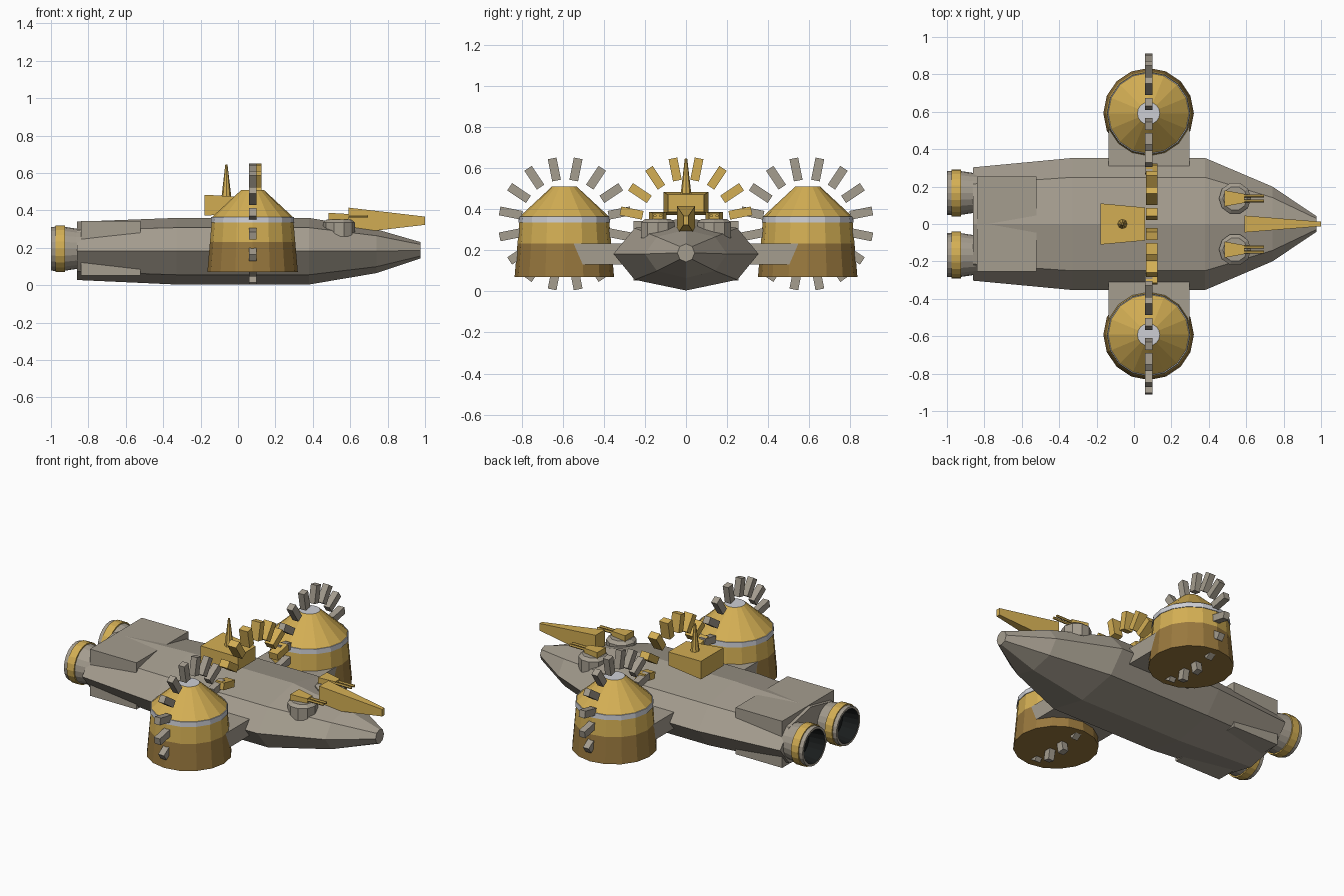
import bpy, bmesh, math
from mathutils import Matrix, Vector

if "Cube" in bpy.data.objects:
    bpy.data.objects.remove(bpy.data.objects["Cube"])


def material(name, rgb):
    m = bpy.data.materials.new(name)
    m.diffuse_color = (*rgb, 1)
    m.use_nodes = True
    m.node_tree.nodes["Principled BSDF"].inputs["Base Color"].default_value = m.diffuse_color
    return m


GRAY = material("hull gray", (0.376, 0.337, 0.275))
GOLD = material("gold", (0.658, 0.429, 0.089))
DARK_GOLD = material("dark gold", (0.32, 0.19, 0.048))
SILVER = material("silver", (0.61, 0.62, 0.66))
BLACK = material("engine black", (0.01, 0.012, 0.012))


def loft(name, rings, mats, band_mats=None, caps=(0, 0), closed=True):
    """Skin rings of points; each band between rings can have its own material."""
    bm = bmesh.new()
    vs = [[bm.verts.new(p) for p in ring] for ring in rings]
    n = len(rings[0])
    for i in range(len(vs) - 1):
        for j in range(n):
            k = (j + 1) % n
            f = bm.faces.new((vs[i][j], vs[i][k], vs[i + 1][k], vs[i + 1][j]))
            f.material_index = band_mats[i] if band_mats else 0
    if closed:
        for ring, c in ((vs[0][::-1], caps[0]), (vs[-1], caps[1])):
            bm.faces.new(ring).material_index = c
    bmesh.ops.recalc_face_normals(bm, faces=bm.faces)
    me = bpy.data.meshes.new(name)
    bm.to_mesh(me)
    bm.free()
    for m in mats:
        me.materials.append(m)
    ob = bpy.data.objects.new(name, me)
    bpy.context.collection.objects.link(ob)
    return ob


def ring_x(x, y, z, ry, rz, n):
    return [(x, y + ry * math.cos(2 * math.pi * i / n), z + rz * math.sin(2 * math.pi * i / n))
            for i in range(n)]


def ring_z(x, y, z, r, n):
    return [(x + r * math.cos(2 * math.pi * i / n), y + r * math.sin(2 * math.pi * i / n), z)
            for i in range(n)]


def rect_x(x, y, z, hy, hz):
    return [(x, y + a * hy, z + b * hz) for a, b in ((-1, -1), (1, -1), (1, 1), (-1, 1))]


def block(name, x0, x1, y, z, hy, hz, mat, hy1=None, hz1=None):
    """Box along x, optionally tapering to a smaller front end."""
    return loft(name, [rect_x(x0, y, z, hy, hz),
                       rect_x(x1, y, z, hy1 or hy, hz1 or hz)], [mat])


def paddle_arc(name, x, y, z, width, angles, mat):
    """Radial blocks around an x axis, joined in one mesh."""
    bm = bmesh.new()
    for a in angles:
        m = (Matrix.Translation((x, y, z)) @ Matrix.Rotation(a, 4, 'X')
             @ Matrix.Translation((0, 0, 0.27)) @ Matrix.Diagonal((width, 0.043, 0.11, 1)))
        bmesh.ops.create_cube(bm, size=1, matrix=m)
    me = bpy.data.meshes.new(name)
    bm.to_mesh(me)
    bm.free()
    me.materials.append(mat)
    ob = bpy.data.objects.new(name, me)
    bpy.context.collection.objects.link(ob)


# Hull: eight-sided rings from stern to nose
loft("hull", [ring_x(x, 0, z, w, h, 8) for x, z, w, h in (
    (-0.86, 0.184, 0.303, 0.156), (-0.33, 0.182, 0.353, 0.178), (0.38, 0.182, 0.353, 0.178),
    (0.74, 0.182, 0.20, 0.117), (0.975, 0.187, 0.042, 0.044))], [GRAY])

# Stern armour block
block("stern_armour", -0.84, -0.52, 0, 0.198, 0.255, 0.145, GRAY)

# Bow ram
block("bow_ram", 0.59, 1.0, 0, 0.345, 0.045, 0.07, GOLD, 0.012, 0.022)

# Command cabin and spire
block("cabin", -0.18, 0.06, 0, 0.428, 0.11, 0.056, GOLD, 0.088, 0.042)
loft("spire", [ring_z(-0.062, 0, 0.44, 0.03, 8), ring_z(-0.062, 0, 0.645, 0.006, 8)], [GOLD])

# Central half ring of blocks
step = math.pi / 8
paddle_arc("central_arch", 0.095, 0, 0.328, 0.06,
           [step * (i - 3.5) for i in range(8)], GOLD)

for side, s in (("left", 1), ("right", -1)):
    # Engine: outer shell, gold band, open mouth with dark interior
    y = s * 0.166
    loft("engine_" + side, [ring_x(x, y, 0.195, r, r, 20) for x, r in (
        (-0.84, 0.105), (-0.865, 0.108), (-0.925, 0.117), (-0.925, 0.125), (-0.975, 0.125),
        (-0.975, 0.118), (-1.0, 0.117), (-1.0, 0.103), (-0.90, 0.09))],
        [GRAY, GOLD, BLACK], [0, 0, 1, 1, 1, 0, 0, 2], (0, 2))

    # Sponson arm
    block("sponson_" + side, -0.135, 0.297, s * 0.42, 0.182, 0.125, 0.051, GRAY)

    # Drum with dark skirt, silver band, cone roof and silver cap
    y = s * 0.592
    loft("drum_" + side, [ring_z(0.078, y, z, r, 16) for z, r in (
        (0.07, 0.242), (0.232, 0.228), (0.335, 0.219), (0.335, 0.223), (0.365, 0.221),
        (0.365, 0.216), (0.51, 0.06))],
        [GOLD, DARK_GOLD, SILVER], [1, 0, 2, 2, 2, 0], (1, 2))

    # Ring of paddle blocks
    paddle_arc("paddle_ring_" + side, 0.08, y - s * 0.004, 0.328, 0.04,
               [step * (i + 0.5) for i in range(16)], GRAY)

    # Gun turret
    y = s * 0.137
    loft("turret_base_" + side, [ring_z(0.54, y, z, r, 10) for z, r in (
        (0.26, 0.086), (0.335, 0.086), (0.352, 0.065))], [GRAY])
    block("gun_house_" + side, 0.485, 0.59, y, 0.367, 0.043, 0.02, GOLD, 0.024, 0.014)
    for k in (-1, 1):
        loft("gun_barrel_%s_%d" % (side, k),
             [ring_x(x, y + k * 0.014, 0.368, 0.008, 0.008, 6) for x in (0.57, 0.695)], [GOLD])
